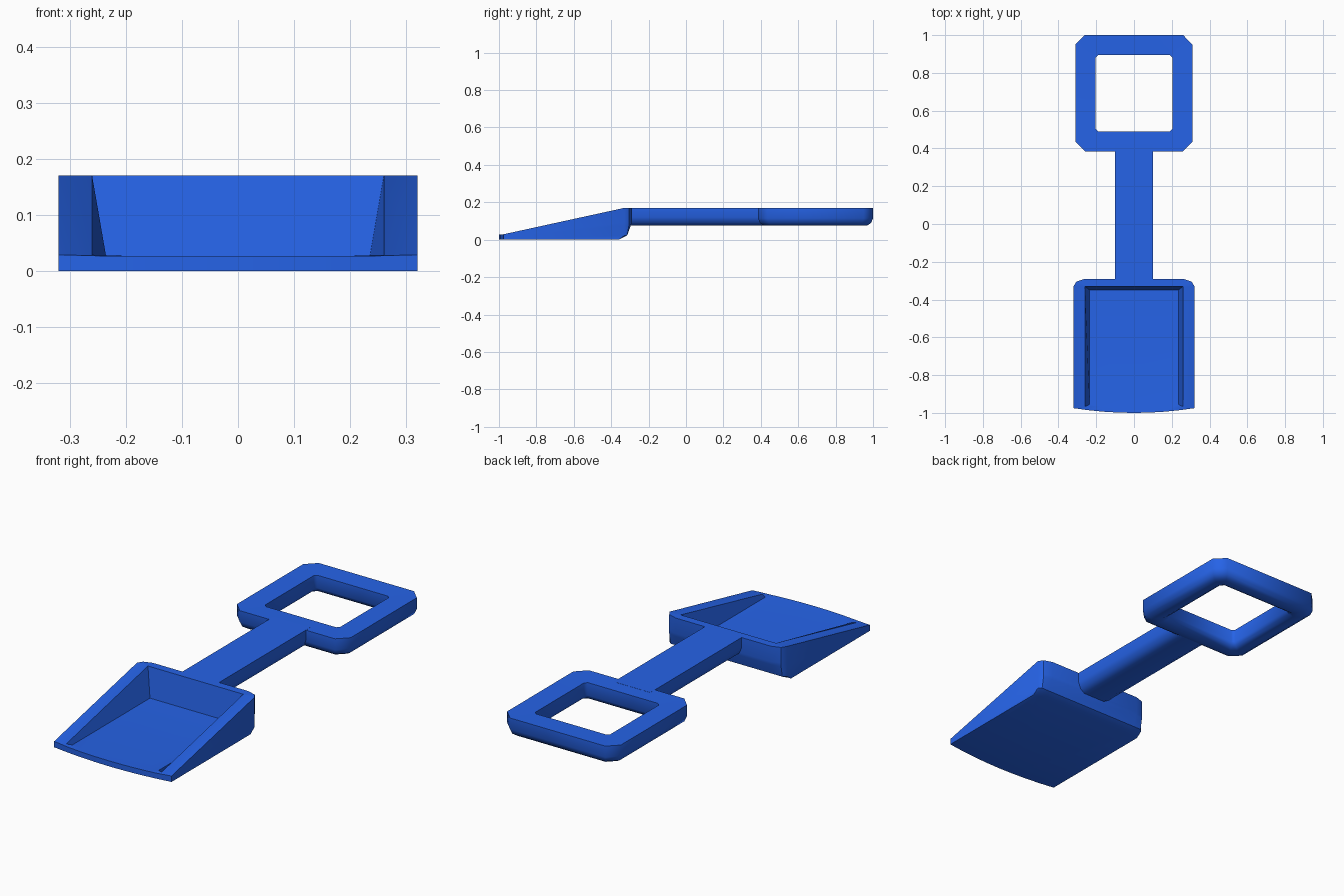
import bpy, bmesh, math

if "Cube" in bpy.data.objects:
    bpy.data.objects.remove(bpy.data.objects["Cube"])

blue = bpy.data.materials.new("bright_blue")
blue.diffuse_color = (0.019, 0.125, 0.80, 1)
blue.use_nodes = True
blue.node_tree.nodes["Principled BSDF"].inputs["Base Color"].default_value = blue.diffuse_color


def finish(name, bm, angle):
    bmesh.ops.recalc_face_normals(bm, faces=bm.faces)
    me = bpy.data.meshes.new(name)
    bm.to_mesh(me)
    bm.free()
    me.materials.append(blue)
    ob = bpy.data.objects.new(name, me)
    bpy.context.collection.objects.link(ob)
    bpy.ops.object.select_all(action='DESELECT')
    ob.select_set(True)
    bpy.context.view_layer.objects.active = ob
    bpy.ops.object.shade_smooth_by_angle(angle=math.radians(angle))
    return ob


def skin(loops, closed=False):
    """Bridge equal-length point loops; cap the ends or join last to first."""
    bm = bmesh.new()
    rings = [[bm.verts.new(p) for p in loop] for loop in loops]
    pairs = list(zip(rings, rings[1:]))
    if closed:
        pairs.append((rings[-1], rings[0]))
    for a, b in pairs:
        for i in range(len(a)):
            j = (i + 1) % len(a)
            bm.faces.new((a[i], a[j], b[j], b[i]))
    if not closed:
        bm.faces.new(rings[0])
        bm.faces.new(rings[-1])
    return bm


# blade: wedge-shaped scoop with curved front lip and rounded back
def rim_z(y):
    return min(0.17, max(0.027, 0.027 + 0.143 * (y + 0.985) / 0.655))


N = 8
front = [(-0.32 + 0.64 * i / N, -1 + 0.025 * abs(2 * i / N - 1) ** 2) for i in range(N + 1)]
back = [(0.32, -0.33), (0.305, -0.305), (0.26, -0.29)]
outline = front + back + [(-x, y) for x, y in reversed(back)]

loops = []
for t, ymax in ((0, -0.36), (0.13, -0.315), (0.45, -0.295), (0.55, -0.29), (1, -0.29)):
    loops.append([(x, min(y, ymax), t * rim_z(y)) for x, y in outline])
# inner edge of the rim, then the sunken floor
loops.append([(x * 0.26 / 0.32, min(y + (0.008 if y < -0.9 else 0), -0.33),
               rim_z(min(y, -0.33))) for x, y in outline])
loops.append([(x * 0.235 / 0.32, min(y + (0.02 if y < -0.9 else 0), -0.35), 0.026)
              for x, y in outline])
finish("blade", skin(loops), 40)

# shaft: flat top, rounded underside
half = [(0.10, 0.17), (0.10, 0.12), (0.088, 0.09), (0.06, 0.075)]
profile = half + [(-x, z) for x, z in reversed(half)]
finish("shaft", skin([[(x, y, z) for x, z in profile] for y in (-0.31, 0.42)]), 50)


# grip: square ring with chamfered corners and rounded underside
def ring_loop(inset, z):
    hx, hy = 0.31 - inset, 0.3075 - inset
    c = 0.05 - inset * 0.35
    pts = [(hx, -hy + c), (hx, hy - c), (hx - c, hy), (-hx + c, hy),
           (-hx, hy - c), (-hx, -hy + c), (-hx + c, -hy), (hx - c, -hy)]
    return [(x, y + 0.6925, z) for x, y in pts]


section = [(0, 0.17), (0, 0.115), (0.01, 0.09), (0.032, 0.075), (0.078, 0.075),
           (0.098, 0.088), (0.106, 0.105), (0.106, 0.168)]
finish("grip", skin([ring_loop(d, z) for d, z in section], closed=True), 50)
